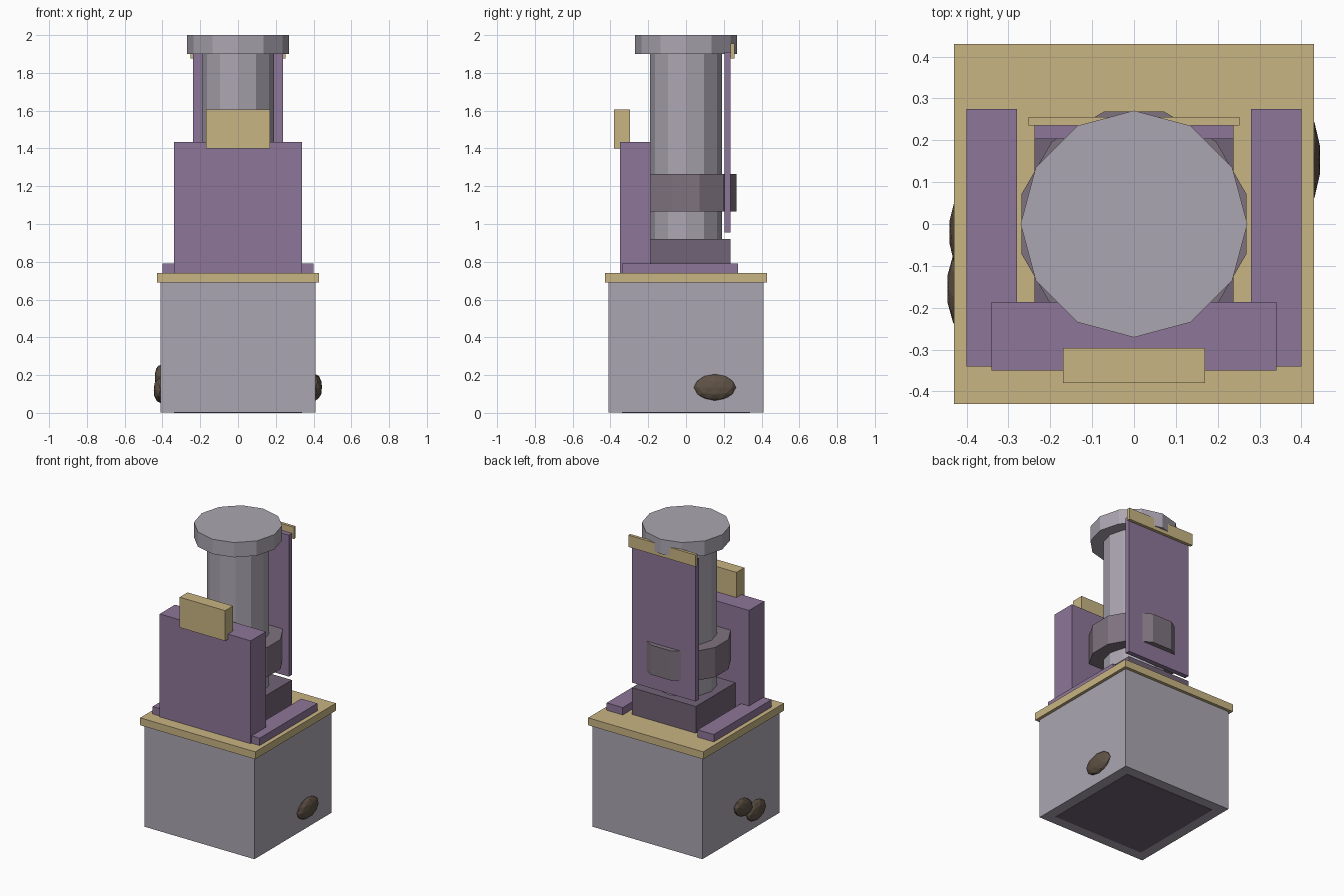
import bpy
from math import radians

if "Cube" in bpy.data.objects:
    bpy.data.objects.remove(bpy.data.objects["Cube"])


def material(name, r, g, b):
    m = bpy.data.materials.new(name)
    m.diffuse_color = (r, g, b, 1)
    m.use_nodes = True
    m.node_tree.nodes["Principled BSDF"].inputs["Base Color"].default_value = m.diffuse_color
    return m


STONE = material("stone", 0.41, 0.38, 0.44)
PURPLE = material("purple", 0.27, 0.18, 0.32)
TAN = material("tan", 0.58, 0.46, 0.23)
PLUM = material("plum", 0.165, 0.125, 0.18)
BAND = material("band", 0.21, 0.17, 0.21)
BROWN = material("brown", 0.115, 0.085, 0.06)


def finish(name, mat):
    ob = bpy.context.object
    ob.name = name
    ob.data.materials.append(mat)
    return ob


def box(name, mat, x, y, z):
    """Box from (min, max) ranges on each axis."""
    mid = [(a + b) / 2 for a, b in (x, y, z)]
    bpy.ops.mesh.primitive_cube_add(size=1, location=mid)
    bpy.context.object.scale = [b - a for a, b in (x, y, z)]
    return finish(name, mat)


def drum(name, mat, radius, z0, z1, turn=0):
    """Twelve-sided cylinder around the central axis."""
    bpy.ops.mesh.primitive_cylinder_add(
        vertices=12, radius=radius, depth=z1 - z0,
        location=(0, 0, (z0 + z1) / 2), rotation=(0, 0, radians(turn)))
    return finish(name, mat)


def pebble(name, loc, size, tilt=0):
    bpy.ops.mesh.primitive_ico_sphere_add(
        subdivisions=2, radius=1, location=loc, rotation=(radians(tilt), 0, 0))
    bpy.context.object.scale = size
    return finish(name, BROWN)


# Pedestal with overhanging trim and dark underside inset
box("pedestal", STONE, (-0.41, 0.41), (-0.41, 0.41), (0.002, 0.69))
box("underside_inset", PLUM, (-0.34, 0.34), (-0.34, 0.34), (0, 0.03))
box("pedestal_trim", TAN, (-0.43, 0.43), (-0.43, 0.43), (0.69, 0.74))

# Side rails
for side, s in (("left", -1), ("right", 1)):
    box("rail_" + side, PURPLE, sorted((s * 0.28, s * 0.40)), (-0.34, 0.275), (0.74, 0.79))

# Front block with crest
box("front_block", PURPLE, (-0.34, 0.34), (-0.35, -0.187), (0.74, 1.435))
box("front_crest", TAN, (-0.17, 0.17), (-0.38, -0.296), (1.40, 1.605))

# Plinth, column, band and cap
box("plinth", PLUM, (-0.238, 0.238), (-0.235, 0.235), (0.74, 0.92))
drum("column", STONE, 0.19, 0.92, 1.90)
drum("column_band", BAND, 0.278, 1.065, 1.265, turn=15)
drum("column_cap", STONE, 0.271, 1.90, 2.0)

# Hanging back panel with its top bar
box("back_panel", PURPLE, (-0.238, 0.238), (0.203, 0.236), (0.955, 1.91))
box("back_panel_bar", TAN, (-0.252, 0.252), (0.236, 0.256), (1.875, 1.955))

# Pebbles set into the pedestal sides
pebble("pebble_right", (0.41, 0.153, 0.135), (0.036, 0.112, 0.07))
pebble("pebble_left_front", (-0.41, -0.155, 0.12), (0.038, 0.10, 0.068))
pebble("pebble_left_back", (-0.41, -0.02, 0.19), (0.032, 0.10, 0.06), tilt=20)
